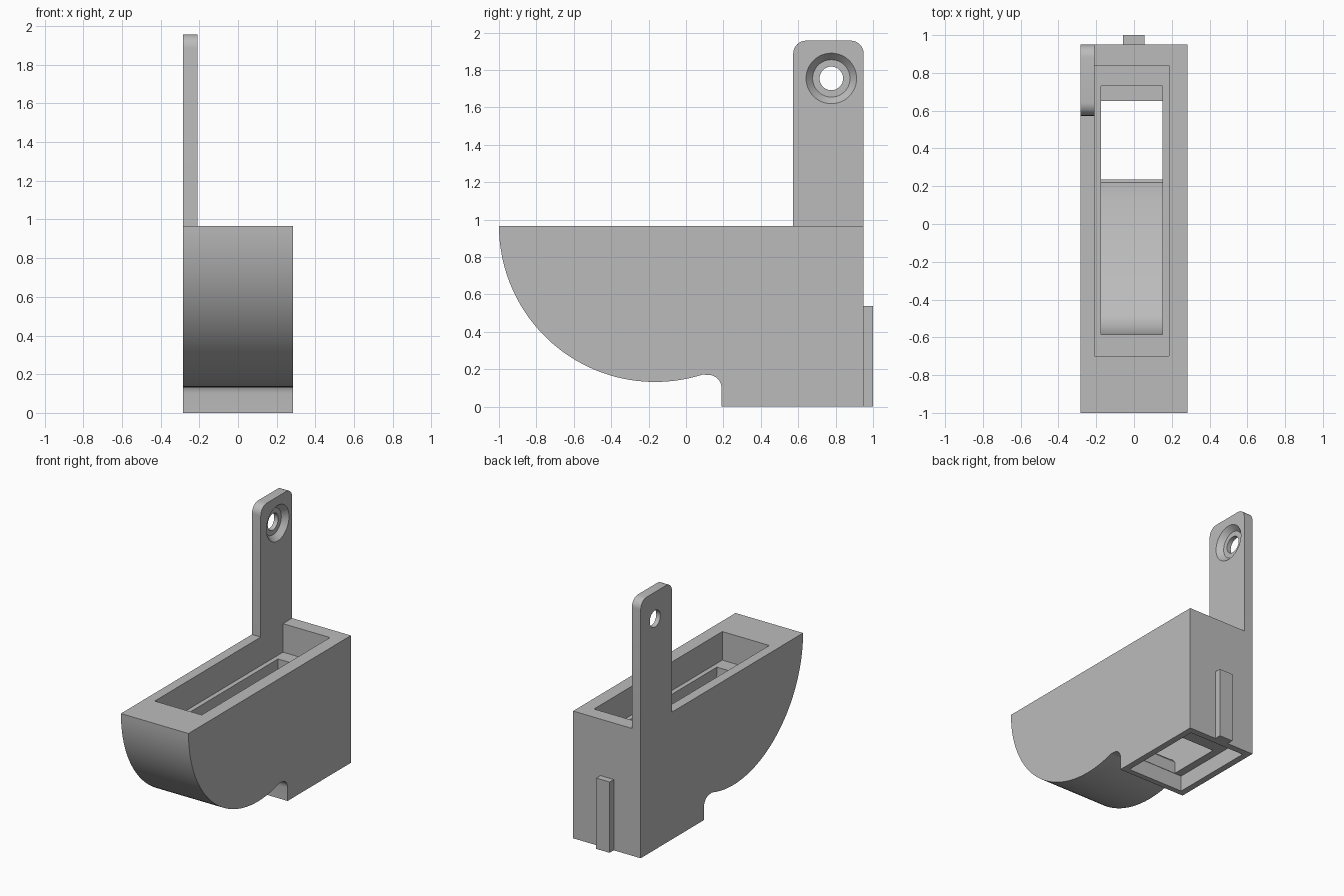
import bpy, bmesh
from math import sin, cos, pi, radians
from mathutils import Matrix

cube = bpy.data.objects.get("Cube")
if cube:
    bpy.data.objects.remove(cube, do_unlink=True)

grey = bpy.data.materials.new("plain grey")
grey.use_nodes = True
GREY = (0.5, 0.5, 0.5, 1)
grey.diffuse_color = GREY
grey.node_tree.nodes["Principled BSDF"].inputs["Base Color"].default_value = GREY


def finish(name, bm):
    bmesh.ops.recalc_face_normals(bm, faces=bm.faces)
    mesh = bpy.data.meshes.new(name)
    bm.to_mesh(mesh)
    bm.free()
    mesh.materials.append(grey)
    obj = bpy.data.objects.new(name, mesh)
    bpy.context.scene.collection.objects.link(obj)
    return obj


def extrude_profile(name, points, x0, x1):
    """Extrude a (y, z) outline from x0 to x1."""
    bm = bmesh.new()
    face = bm.faces.new([bm.verts.new((x0, y, z)) for y, z in points])
    ext = bmesh.ops.extrude_face_region(bm, geom=[face])["geom"]
    verts = [v for v in ext if isinstance(v, bmesh.types.BMVert)]
    bmesh.ops.translate(bm, verts=verts, vec=(x1 - x0, 0, 0))
    return finish(name, bm)


def box(name, x0, x1, y0, y1, z0, z1):
    return extrude_profile(name, [(y0, z0), (y1, z0), (y1, z1), (y0, z1)], x0, x1)


def round_cutter(name, r0, r1, x0, x1, y, z):
    """Cone or cylinder along x, radius r0 at x0 and r1 at x1."""
    bm = bmesh.new()
    place = Matrix.Translation(((x0 + x1) / 2, y, z)) @ Matrix.Rotation(pi / 2, 4, "Y")
    bmesh.ops.create_cone(bm, cap_ends=True, segments=48, radius1=r0, radius2=r1,
                          depth=x1 - x0, matrix=place)
    return finish(name, bm)


def arc(cy, cz, r, a0, a1, n):
    angles = [radians(a0 + (a1 - a0) * i / n) for i in range(n + 1)]
    return [(cy + r * cos(a), cz + r * sin(a)) for a in angles]


def cut(obj, cutters):
    for cutter in cutters:
        mod = obj.modifiers.new("cut", "BOOLEAN")
        mod.operation = "DIFFERENCE"
        mod.solver = "EXACT"
        mod.object = cutter
    bpy.context.view_layer.update()
    graph = bpy.context.evaluated_depsgraph_get()
    mesh = bpy.data.meshes.new_from_object(obj.evaluated_get(graph))
    obj.modifiers.clear()
    obj.data = mesh
    for cutter in cutters:
        bpy.data.objects.remove(cutter, do_unlink=True)


def smooth(obj):
    bpy.ops.object.select_all(action="DESELECT")
    obj.select_set(True)
    bpy.context.view_layer.objects.active = obj
    bpy.ops.object.shade_smooth_by_angle(angle=radians(25))


HALF, BACK, TOP = 0.284, 0.95, 0.967

# Hopper body: quarter-round belly running into a square foot
outline = arc(-0.165, TOP, 0.835, 180, 288, 40)
outline += arc(0.12, 0.1, 0.07, 100, 0, 10)
outline += [(0.19, 0), (BACK, 0), (BACK, TOP)]
body = extrude_profile("hopper_body", outline, -HALF, HALF)

# Recess in the top, chute down to the foot, shallow socket underneath
recess = box("recess_cutter", -0.21, 0.185, -0.7, 0.84, 0.75, 1.1)
chute_outline = [(-0.585, 0.8), (-0.585, 0.7), (-0.57, 0.6), (-0.545, 0.54),
                 (-0.51, 0.49), (-0.48, 0.465), (0.13, 0.23), (0.22, 0.23),
                 (0.235, 0.21), (0.235, 0.06), (0.65, 0.06), (0.65, 0.2),
                 (0.73, 0.2), (0.73, 0.8)]
chute = extrude_profile("chute_cutter", chute_outline, -0.175, 0.15)
socket = box("socket_cutter", -0.235, 0.235, 0.232, 0.9, -0.1, 0.12)
cut(body, [recess, chute, socket])
smooth(body)

# Mounting arm with rounded top corners and a countersunk screw hole
R, Y0, Y1, Z1 = 0.07, 0.573, BACK, 1.957
arm_outline = [(Y0, TOP), (Y1, TOP)]
arm_outline += arc(Y1 - R, Z1 - R, R, 0, 90, 8) + arc(Y0 + R, Z1 - R, R, 90, 180, 8)
INNER = -0.21
arm = extrude_profile("mounting_arm", arm_outline, -HALF, INNER)
HY, HZ = 0.777, 1.755
cut(arm, [round_cutter("hole_cutter", 0.063, 0.063, -0.4, 0, HY, HZ),
          round_cutter("sink_cutter", 0.1, 0.136, INNER - 0.04, INNER + 0.001, HY, HZ)])
smooth(arm)

# Locating rib on the back
box("back_rib", -0.058, 0.055, BACK, 1.0, 0, 0.538)
